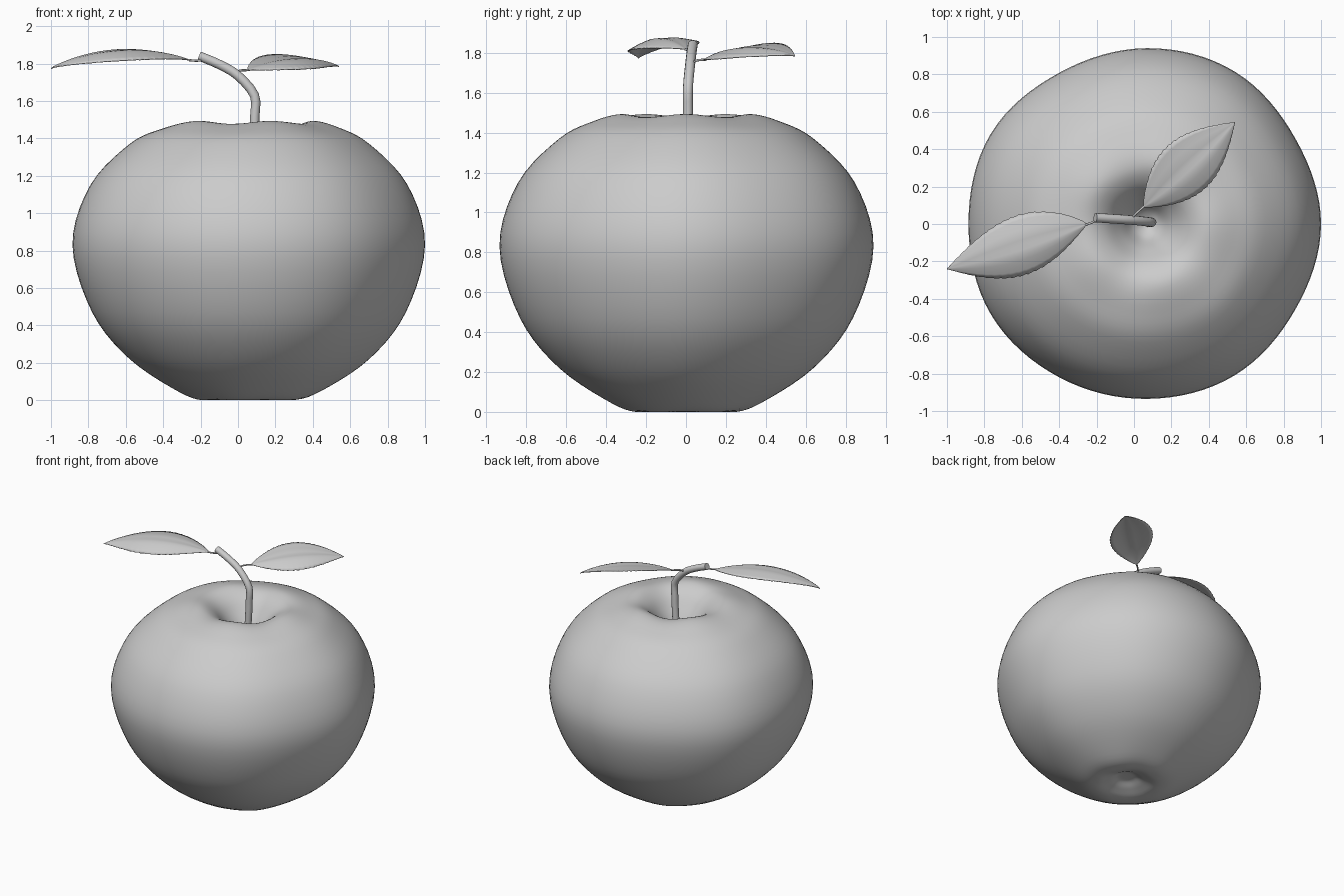
import bpy, bmesh, math
from mathutils import Vector

if "Cube" in bpy.data.objects:
    bpy.data.objects.remove(bpy.data.objects["Cube"], do_unlink=True)

GREY = (0.6, 0.6, 0.6, 1)
grey = bpy.data.materials.new("plain grey")
grey.use_nodes = True
grey.diffuse_color = GREY
grey.node_tree.nodes["Principled BSDF"].inputs["Base Color"].default_value = GREY


def spline(pts, steps, cyclic=False):
    """Smooth curve through the given points."""
    pts = [Vector(p) for p in pts]
    n, out = len(pts), []
    pick = (lambda i: pts[i % n]) if cyclic else (lambda i: pts[max(0, min(n - 1, i))])
    for i in range(n if cyclic else n - 1):
        a, b, c, d = (pick(i + k) for k in (-1, 0, 1, 2))
        for s in range(steps):
            t = s / steps
            out.append(b + (c - a) * t / 2 + (a * 2 - b * 5 + c * 4 - d) * t * t / 2
                       + (b * 3 - a - c * 3 + d) * t ** 3 / 2)
    return out if cyclic else out + [pts[-1]]


def finish(name, bm, angle=60):
    bmesh.ops.recalc_face_normals(bm, faces=bm.faces)
    mesh = bpy.data.meshes.new(name)
    bm.to_mesh(mesh)
    bm.free()
    mesh.materials.append(grey)
    ob = bpy.data.objects.new(name, mesh)
    bpy.context.collection.objects.link(ob)
    bpy.ops.object.select_all(action='DESELECT')
    ob.select_set(True)
    bpy.context.view_layer.objects.active = ob
    bpy.ops.object.shade_smooth_by_angle(angle=math.radians(angle))
    return ob


def bridge(bm, r1, r2, closed=True):
    n = len(r1)
    for i in range(n if closed else n - 1):
        j = (i + 1) % n
        bm.faces.new((r1[i], r1[j], r2[j], r2[i]))


# Fruit body: lathed profile (relative radius, height) on a slightly uneven outline
def make_fruit():
    profile = spline([(0.02, 0.06), (0.07, 0.055), (0.14, 0.025), (0.25, 0.0), (0.4, 0.045),
                      (0.68, 0.22), (0.89, 0.47), (1, 0.83), (0.9, 1.15), (0.68, 1.37),
                      (0.5, 1.455), (0.35, 1.485), (0.24, 1.44), (0.15, 1.34),
                      (0.08, 1.24), (0.02, 1.2)], 5)
    outline = [(0.93,), (0.915,), (0.94,), (0.94,), (0.935,), (0.965,),
               (0.955,), (0.965,), (0.945,), (0.935,), (0.935,), (0.915,)]
    radii = spline([(r[0], 0) for r in outline], 8, True)
    bm = bmesh.new()
    rings = []
    for p in profile:
        ring = []
        lobe = max(0, 1 - abs(p.x - 0.35) / 0.3) * (1 if p.y > 0.8 else 0.4)
        for k, r in enumerate(radii):
            a = math.tau * k / len(radii)
            z = p.y + 0.008 * lobe * math.cos(5 * a)
            ring.append(bm.verts.new((0.07 + p.x * r.x * math.cos(a),
                                      p.x * r.x * math.sin(a), max(0, z))))
        rings.append(ring)
    for r1, r2 in zip(rings, rings[1:]):
        bridge(bm, r1, r2)
    bm.faces.new(rings[0])
    bm.faces.new(rings[-1])
    finish("fruit_body", bm, 180)


# Round twigs: capped tubes along a path
def make_tube(name, path, radius, sides, steps):
    pts = spline(path, steps)
    bm = bmesh.new()
    rings = []
    for i, p in enumerate(pts):
        along = (pts[min(i + 1, len(pts) - 1)] - pts[max(i - 1, 0)]).normalized()
        u = along.cross(Vector((0, 1, 0))).normalized()
        v = along.cross(u)
        rings.append([bm.verts.new(p + radius * (u * math.cos(math.tau * k / sides)
                                                 + v * math.sin(math.tau * k / sides)))
                      for k in range(sides)])
    for r1, r2 in zip(rings, rings[1:]):
        bridge(bm, r1, r2)
    bm.faces.new(rings[0])
    bm.faces.new(rings[-1])
    finish(name, bm, 50)


# Leaves: arched blade with a midrib crease and a toothed edge
def make_leaf(name, base, tip, half, arch, drop_left, drop_right, skew):
    base, tip = Vector(base), Vector(tip)
    flat = (tip - base) * Vector((1, 1, 0))
    side = Vector((-flat.y, flat.x, 0)).normalized()
    rows, cols, teeth = 72, 6, 18
    bm = bmesh.new()
    grid = []
    for i in range(rows + 1):
        t = i / rows
        row = []
        for j in range(-cols, cols + 1):
            s = j / cols
            tt = t ** (0.92 + skew * (1 if s > 0 else -1))
            w = half * max(0.01, math.sin(math.pi * tt)) ** 0.95
            saw = ((t * teeth) % 1) * 0.007 * math.sin(math.pi * t)
            w += saw * abs(s) ** 4
            p = base.lerp(tip, t) + side * (s * w)
            wide = w / half
            p.z += arch * math.sin(math.pi * t) ** 0.8
            p.z -= (drop_left if s > 0 else drop_right) * wide * abs(s) ** 1.6
            p.z -= 0.008 * wide * max(0, 1 - abs(s) * 3)
            row.append(bm.verts.new(p))
        grid.append(row)
    for r1, r2 in zip(grid, grid[1:]):
        bridge(bm, r1, r2, False)
    ob = finish(name, bm)
    if ob.data.polygons[len(ob.data.polygons) // 2].normal.z < 0:
        ob.data.flip_normals()
    mod = ob.modifiers.new("thickness", 'SOLIDIFY')
    mod.thickness = 0.004


make_fruit()
make_tube("stem_lower", [(0.07, 0.01, 1.18), (0.085, 0.01, 1.4), (0.09, 0.01, 1.52),
                         (0.088, 0.01, 1.63), (0.0, 0.02, 1.735), (-0.1, 0.027, 1.795),
                         (-0.207, 0.034, 1.84)], 0.025, 12, 3)
make_tube("right_leaf_stalk", [(-0.18, 0.03, 1.82), (-0.22, 0.01, 1.815),
                               (-0.26, -0.005, 1.818)], 0.006, 8, 4)
make_tube("left_leaf_stalk", [(-0.02, 0.025, 1.745), (0.01, 0.055, 1.762),
                              (0.06, 0.1, 1.765)], 0.006, 8, 4)
make_leaf("right_leaf", (-0.25, 0, 1.815), (-1.0, -0.24, 1.775), 0.155, 0.085, 0.06, 0.02, 0.08)
make_leaf("left_leaf", (0.05, 0.09, 1.765), (0.54, 0.545, 1.785), 0.148, 0.06, -0.015, 0.06, 0.0)
